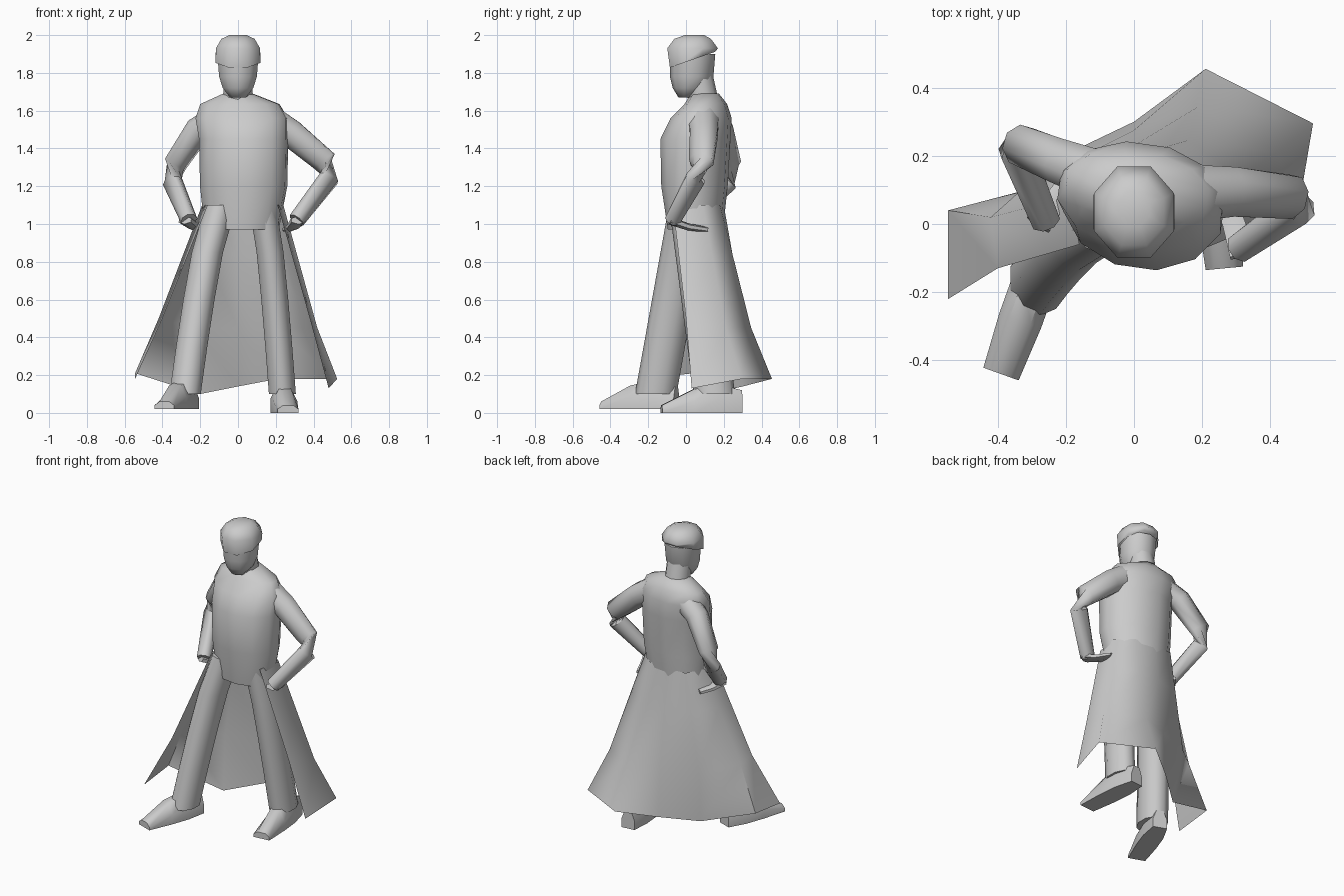
import bpy, bmesh, math
from mathutils import Vector, Matrix

default = bpy.data.objects.get("Cube")
if default:
    bpy.data.objects.remove(default, do_unlink=True)

grey = bpy.data.materials.new("plain_grey")
grey.use_nodes = True
grey.diffuse_color = (0.6, 0.6, 0.6, 1)
grey.node_tree.nodes["Principled BSDF"].inputs["Base Color"].default_value = grey.diffuse_color


def blend(start, end, t):
    return start + (end - start) * t


def loft(name, rings, closed=True, angle=70):
    """Bridge a list of equal-length rings into one smooth-shaded object."""
    bm = bmesh.new()
    rows = [[bm.verts.new(point) for point in ring] for ring in rings]
    count = len(rows[0])
    for low, high in zip(rows, rows[1:]):
        for i in range(count if closed else count - 1):
            j = (i + 1) % count
            bm.faces.new((low[i], low[j], high[j], high[i]))
    if closed:
        bm.faces.new(reversed(rows[0]))
        bm.faces.new(rows[-1])
    bmesh.ops.recalc_face_normals(bm, faces=bm.faces)
    mesh = bpy.data.meshes.new(name)
    bm.to_mesh(mesh)
    bm.free()
    mesh.materials.append(grey)
    obj = bpy.data.objects.new(name, mesh)
    bpy.context.collection.objects.link(obj)
    bpy.ops.object.select_all(action="DESELECT")
    obj.select_set(True)
    bpy.context.view_layer.objects.active = obj
    bpy.ops.object.shade_smooth_by_angle(angle=math.radians(angle))


def circle(sides):
    angles = [math.tau * (i + 0.5) / sides for i in range(sides)]
    return [(math.cos(angle), math.sin(angle)) for angle in angles]


def oval(z, cx, cy, rx, ry, sides=10, turn=0, tilt=0):
    """Horizontal ring; tilt raises it towards the back."""
    spin = Matrix.Rotation(math.radians(turn), 3, "Z")
    ring = []
    for u, v in circle(sides):
        point = spin @ Vector((rx * u, ry * v, 0))
        ring.append(point + Vector((cx, cy, z + tilt * point.y)))
    return ring


def tube(name, path, thick, thin, flatness=1, sides=8):
    """Sweep a tapering section along a path."""
    points = [Vector(point) for point in path]
    last = len(points) - 1
    rings = []
    for i, point in enumerate(points):
        along = points[min(i + 1, last)] - points[max(i - 1, 0)]
        side = along.cross(Vector((0, 0, 1))).normalized()
        up = side.cross(along).normalized()
        radius = blend(thick, thin, i / last)
        rings.append([point + (side * u + up * v * flatness) * radius
                      for u, v in circle(sides)])
    loft(name, rings)


# Torso, turned slightly towards its right
torso_levels = [
    (0.97, 0.02, 0.05, 0.2, 0.145),
    (1.2, 0.03, 0.045, 0.235, 0.175),
    (1.45, 0.03, 0.05, 0.24, 0.185),
    (1.56, 0.02, 0.08, 0.25, 0.16),
    (1.635, 0.01, 0.105, 0.215, 0.11),
    (1.69, 0, 0.1, 0.08, 0.075),
]
loft("torso", [oval(*level, sides=12, turn=-8) for level in torso_levels])

# Neck, face and cap
loft("neck", [oval(1.62, 0, 0.1, 0.08, 0.08), oval(1.8, 0, 0.06, 0.08, 0.08)])
face_levels = [
    (1.67, 0, 0, 0.045, 0.04),
    (1.72, 0, 0.02, 0.085, 0.09),
    (1.78, 0, 0.03, 0.105, 0.115),
    (1.9, 0, 0.035, 0.115, 0.12),
]
loft("face", [oval(*level) for level in face_levels])
loft("cap", [
    oval(1.87, 0, 0.035, 0.128, 0.13, sides=8, tilt=0.35),
    oval(1.93, 0, 0.035, 0.127, 0.145, sides=8),
    oval(1.98, 0, 0.035, 0.095, 0.105, sides=8),
    oval(2, 0, 0.045, 0.05, 0.055, sides=8),
])


# Legs: bowed outwards, with their tops inside the torso
def leg(name, hip, ankle, half_width):
    rings = []
    steps = 4
    for i in range(steps + 1):
        t = i / steps
        x = blend(hip[0], ankle[0], t ** 0.7)
        y = blend(hip[1], ankle[1], t)
        rings.append(oval(blend(1.1, 0.1, t), x, y, half_width, 0.11))
    loft(name, rings)


leg("right_leg", (-0.09, 0.02), (-0.28, -0.16), 0.087)
leg("left_leg", (0.13, 0.02), (0.235, 0.15), 0.075)


# Feet: flat soles with a sloping instep
def foot(name, heel, toe, base):
    heel, toe = Vector(heel), Vector(toe)
    across = (toe - heel).normalized().cross(Vector((0, 0, 1)))
    outline = [(-1, 0), (1, 0), (1, 0.5), (0.5, 1), (-0.5, 1), (-1, 0.5)]
    rings = []
    for t, half, height in [(0, 0.045, 0.12), (0.3, 0.065, 0.15),
                            (0.6, 0.065, 0.125), (1, 0.055, 0.04)]:
        middle = heel.lerp(toe, t)
        rings.append([middle + across * half * u + Vector((0, 0, base + height * v))
                      for u, v in outline])
    loft(name, rings, angle=60)


foot("right_foot", (-0.25, -0.05, 0), (-0.39, -0.44, 0), 0.02)
foot("left_foot", (0.225, 0.295, 0), (0.265, -0.13, 0), 0)

# Arms, bent so that the hands rest on the hips
right_arm_path = [
    (-0.1, 0.14, 1.56),
    (-0.21, 0.18, 1.5),
    (-0.33, 0.23, 1.32),
    (-0.345, 0.22, 1.22),
    (-0.26, 0.01, 1.02),
]
left_arm_path = [
    (0.16, 0.09, 1.55),
    (0.28, 0.095, 1.48),
    (0.46, 0.08, 1.33),
    (0.48, 0.05, 1.24),
    (0.31, -0.07, 1.02),
]
tube("right_arm", right_arm_path, thick=0.08, thin=0.045)
tube("left_arm", left_arm_path, thick=0.09, thin=0.045)


# Hands: flat, dipping between wrist and fingertips
def hand(name, wrist, tip):
    wrist, tip = Vector(wrist), Vector(tip)
    palm = wrist.lerp(tip, 0.5) - Vector((0, 0, 0.01))
    tube(name, [wrist, palm, tip], thick=0.045, thin=0.03, flatness=0.5, sides=6)


hand("right_hand", (-0.28, 0, 1.02), (-0.19, 0.13, 0.97))
hand("left_hand", (0.32, -0.09, 1.02), (0.26, 0.11, 0.97))

# Coat tails: an open sheet running from the right front edge round the back
coat_columns = [
    # waist, middle, hem
    ((-0.16, -0.06, 1.1), (-0.4, -0.13, 0.5), (-0.545, -0.22, 0.18)),
    ((-0.19, 0.08, 1.1), (-0.42, 0.02, 0.5), (-0.545, 0.04, 0.21)),
    ((-0.13, 0.19, 1.1), (-0.23, 0.19, 0.45), (-0.2, 0.13, 0.1)),
    ((0, 0.2, 1.1), (0, 0.275, 0.45), (0, 0.3, 0.14)),
    ((0.14, 0.18, 1.1), (0.19, 0.345, 0.45), (0.21, 0.455, 0.18)),
    ((0.24, 0.09, 1.1), (0.42, 0.21, 0.45), (0.525, 0.295, 0.18)),
    ((0.21, -0.07, 1.1), (0.38, 0, 0.5), (0.48, 0.03, 0.13)),
]
waist, middle, hem = [[Vector(point) for point in row] for row in zip(*coat_columns)]
hip = [upper.lerp(lower, 0.4) for upper, lower in zip(waist, middle)]
loft("coat_tails", [waist, hip, middle, hem], closed=False)
